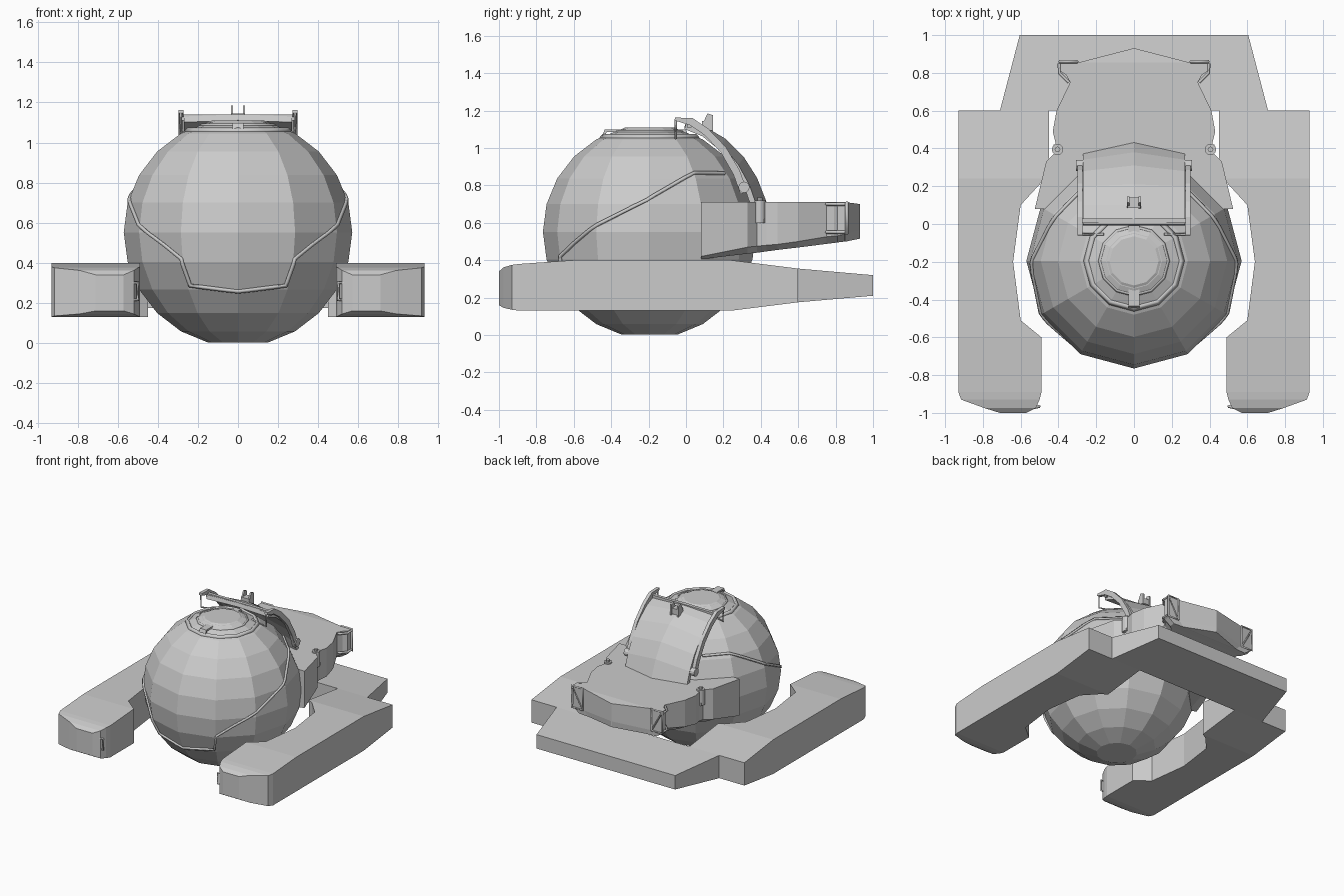
import bpy, bmesh, math
from mathutils import Vector, Matrix
from mathutils.bvhtree import BVHTree

if "Cube" in bpy.data.objects:
    bpy.data.objects.remove(bpy.data.objects["Cube"])

C = Vector((0, -0.195, 0.552))   # centre of the cabin sphere
R = 0.57


def finish(bm, name):
    bmesh.ops.recalc_face_normals(bm, faces=bm.faces)
    me = bpy.data.meshes.new(name)
    bm.to_mesh(me)
    bm.free()
    ob = bpy.data.objects.new(name, me)
    bpy.context.collection.objects.link(ob)
    return ob


def loft(name, sections):
    """Skin a list of equal-length closed sections and cap both ends."""
    bm = bmesh.new()
    rows = [[bm.verts.new(p) for p in s] for s in sections]
    n = len(rows[0])
    for a, b in zip(rows, rows[1:]):
        for i in range(n):
            j = (i + 1) % n
            bm.faces.new((a[i], a[j], b[j], b[i]))
    bm.faces.new(rows[0])
    bm.faces.new(rows[-1])
    bmesh.ops.remove_doubles(bm, verts=bm.verts, dist=0.0005)
    return finish(bm, name)


def box(name, lo, hi):
    (x0, y0, z0), (x1, y1, z1) = lo, hi
    return loft(name, [[(x0, y, z0), (x1, y, z0), (x1, y, z1), (x0, y, z1)] for y in (y0, y1)])


def tube(name, pts, r, cyclic=False):
    cu = bpy.data.curves.new(name, 'CURVE')
    cu.dimensions = '3D'
    cu.bevel_depth, cu.bevel_resolution = r, 0
    cu.use_fill_caps = True
    sp = cu.splines.new('POLY')
    sp.points.add(len(pts) - 1)
    for p, q in zip(sp.points, pts):
        p.co = (*q, 1)
    sp.use_cyclic_u = cyclic
    ob = bpy.data.objects.new(name, cu)
    bpy.context.collection.objects.link(ob)
    bpy.ops.object.select_all(action='DESELECT')
    ob.select_set(True)
    bpy.context.view_layer.objects.active = ob
    bpy.ops.object.convert(target='MESH')
    return ob


def cylinder(name, r, depth, loc, axis='Z', sides=12, r2=None):
    bm = bmesh.new()
    bmesh.ops.create_cone(bm, cap_ends=True, segments=sides, radius1=r,
                          radius2=r if r2 is None else r2, depth=depth)
    rot = Matrix.Rotation(math.pi / 2, 4, 'Y') if axis == 'X' else Matrix()
    bmesh.ops.transform(bm, matrix=Matrix.Translation(loc) @ rot, verts=bm.verts)
    return finish(bm, name)


# Cabin sphere with flat poles
bm = bmesh.new()
bmesh.ops.create_uvsphere(bm, u_segments=12, v_segments=12, radius=R)
bmesh.ops.dissolve_verts(bm, verts=[v for v in bm.verts if abs(v.co.z) > R * 0.99])
bmesh.ops.translate(bm, vec=C, verts=bm.verts)
bvh = BVHTree.FromBMesh(bm)
finish(bm, "cabin_sphere")

# Window seam following the faceted sphere
half = [(.25, .2, .86), (.40, .04, .86), (.54, -.21, .72), (.47, -.5, .57),
        (.37, -.6, .49), (.28, -.67, .42), (.24, -.64, .285)]
keys = [Vector(p) for p in half + [(-x, y, z) for x, y, z in reversed(half)]]
seam = []
for a, b in zip(keys, keys[1:]):
    for k in range(8):
        d = (a.lerp(b, k / 8) - C).normalized()
        seam.append(bvh.ray_cast(C, d)[0] + d * 0.004)
tube("window_seam", seam, 0.011)

# Pontoon arms: y, inner x, outer x, bottom z, top z
arm = [(-1, .57, .71, .16, .34), (-.975, .52, .79, .145, .362), (-.93, .5, .915, .135, .375),
       (-.89, .49, .93, .13, .38), (-.6, .49, .93, .13, .4), (-.51, .6, .93, .13, .4),
       (-.2, .64, .93, .13, .4), (.1, .6, .93, .13, .4), (.22, .49, .93, .13, .4),
       (.24, .45, .93, .13, .4), (.6, .45, .93, .175, .355)]
for s in (1, -1):
    side = "right" if s > 0 else "left"
    loft(f"pontoon_{side}", [[(s * a, y, b), (s * c, y, b), (s * c, y, t), (s * a, y, t)]
                             for y, a, c, b, t in arm])
    # Front lamp with square frame
    tube(f"lamp_frame_{side}", [(s * x, y, z) for x, y, z in
         ((.5, -.965, .215), (.605, -1 + .01, .215), (.605, -1 + .01, .3), (.5, -.965, .3))], .008, True)

# Stern deck joining the arms
loft("stern_deck", [[(-w, y, b), (w, y, b), (w, y, t), (-w, y, t)]
                    for y, w, b, t in ((.6, .71, .175, .355), (1, .605, .21, .32))])

# Rear hull: y, half width, keel z, chine z, top z
hull = [(.08, .525, .405, .42, .71), (.33, .465, .435, .47, .71), (.38, .415, .44, .475, .71),
        (.43, .415, .447, .48, .71), (.49, .43, .455, .485, .71), (.6, .41, .468, .50, .71),
        (.75, .338, .487, .525, .71), (.79, .36, .492, .53, .71), (.81, .39, .495, .53, .71),
        (.85, .39, .50, .54, .71), (.856, .29, .50, .54, .71), (.93, .004, .515, .56, .70)]
loft("rear_hull", [[(-w, y, t), (w, y, t), (w, y, c), (w * .86, y, k), (-w * .86, y, k), (-w, y, c)]
                   for y, w, k, c, t in hull])

# Rear hull fittings
for s in (1, -1):
    side = "right" if s > 0 else "left"
    cylinder(f"mast_socket_{side}", .03, .12, (s * .405, .395, .66))
    cylinder(f"mast_pin_{side}", .015, .14, (s * .405, .395, .665), sides=8)
    box(f"socket_clamp_{side}", (s * .405 - .02, .375, .60), (s * .405 + .02, .42, .62))
    corner = [(s * .30, .86, .54), (s * .395, .86, .54), (s * .395, .86, .71), (s * .30, .86, .71)]
    tube(f"tail_lamp_frame_{side}", corner, .009, True)
    tube(f"tail_lamp_brace_{side}", [corner[0], corner[2]], .006)
    for z in (.55, .70):
        tube(f"tail_rail_{side}", [(s * .345, .75, z), (s * .395, .80, z), (s * .395, .85, z)], .009)

# Raised hatch panel: edge (y, z) then centre ridge (y, z)
panel = [(0, 1.13, 0, 1.14), (.1, 1.09, .1, 1.115), (.2, 1.01, .21, 1.05),
         (.28, .91, .31, .95), (.34, .8, .38, .84), (.375, .70, .435, .70)]
secs = []
for ye, ze, yc, zc in panel:
    d = Vector((0, ye + .15, ze - .6)).normalized() * .03
    outer = [Vector((-.27, ye, ze)), Vector((0, yc, zc)), Vector((.27, ye, ze))]
    secs.append(outer + [p - d for p in reversed(outer)])
loft("hatch_panel", secs)

# Hatch side rails, grip and pivots
rail = [(-.06, 1.155), (.03, 1.14), (.11, 1.085), (.2, .99), (.27, .87), (.31, .76)]
for s in (1, -1):
    side = "right" if s > 0 else "left"
    bars = []
    for i, (y, z) in enumerate(rail):
        d = Vector((0, y + .15, z - .6)).normalized() * (.008 if i == 0 else .02)
        p = Vector((s * .285, y, z))
        w = Vector((.013, 0, 0))
        bars.append([p + d - w, p + d + w, p - d + w, p - d - w])
    loft(f"hatch_rail_{side}", bars)
    cylinder(f"hatch_pivot_{side}", .03, .04, (s * .287, .31, .79), 'X')
    tube(f"hatch_hook_{side}", [(s * .285, -.055, 1.15), (s * .285, -.055, 1.05), (s * .16, -.055, 1.075)], .007)
box("hatch_front_bar", (-.285, .005, 1.11), (.285, .03, 1.14))

# Latch on top of the hatch
for s in (1, -1):
    x = s * .03
    loft("latch_prong", [[(x + o, .08, 1.11), (x + o, .115, 1.185), (x + o, .145, 1.175), (x + o, .145, 1.09)]
                         for o in (-.006, .006)])
box("latch_base", (-.035, .085, 1.10), (.035, .14, 1.145))

# Top lid: collar ring, disc and crossbar
ring = [(C.x + .25 * math.sin(a), C.y + .25 * math.cos(a), 1.057)
        for a in (i * math.pi / 6 for i in range(12))]
tube("lid_collar", ring, .018, True)
cylinder("lid_disc", .18, .025, (0, C.y, 1.097), r2=.13)
tube("lid_rim", [(C.x + .18 * math.sin(a), C.y + .18 * math.cos(a), 1.085)
                 for a in (i * math.pi / 6 for i in range(12))], .01, True)
loft("lid_crossbar", [[(x, -.45, 1.06), (x, -.435, 1.098), (x, .0, 1.098), (x, .015, 1.06),
                       (x, 0, 1.05), (x, -.01, 1.085), (x, -.425, 1.085), (x, -.435, 1.05)]
                      for x in (-.028, .028)])
